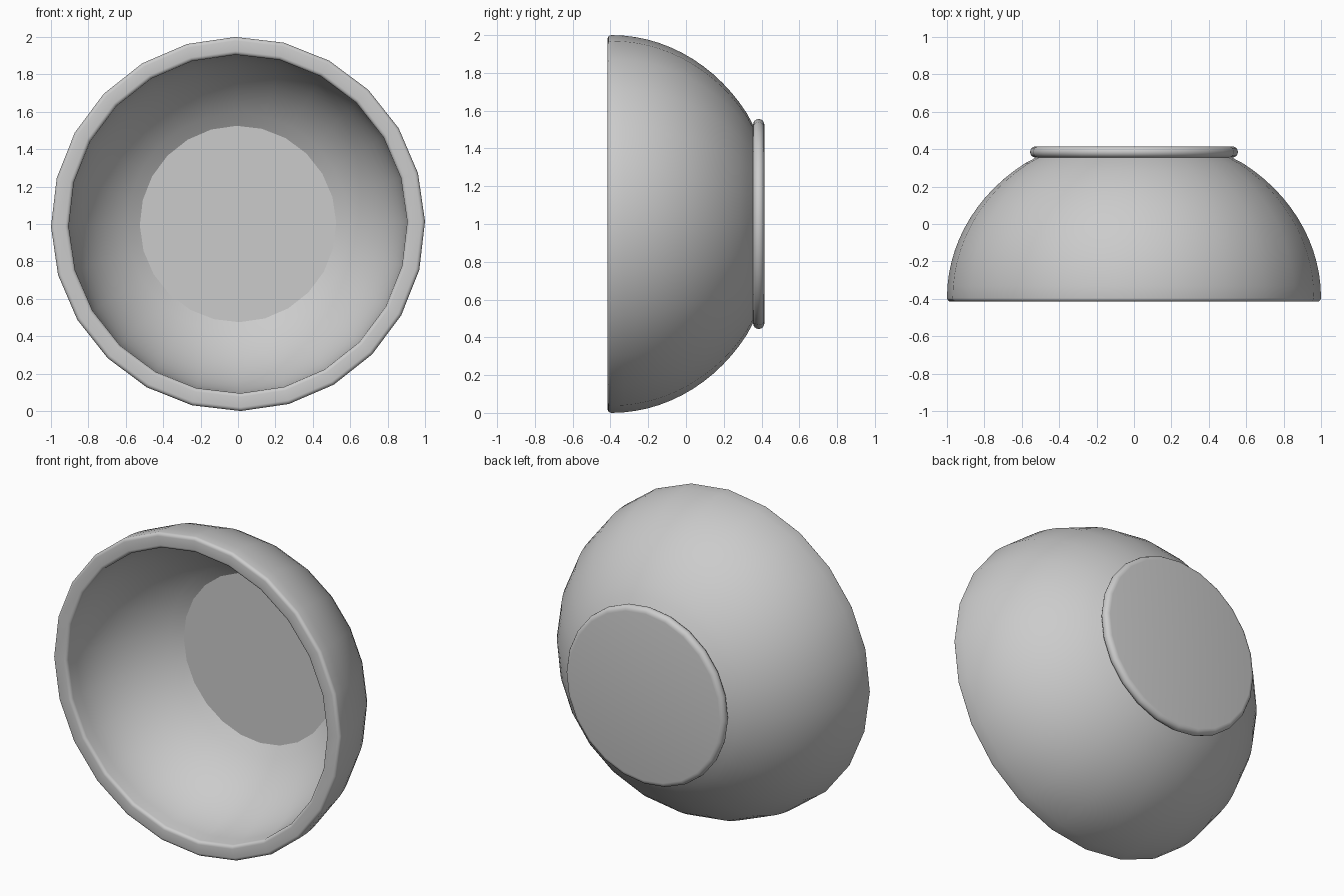
import bpy, bmesh
from math import sin, cos, pi, asin, acos, radians

if "Cube" in bpy.data.objects:
    bpy.data.objects.remove(bpy.data.objects["Cube"])

SIDES = 24
TWIST = radians(0.8)


def arc(cr, cy, rr, ry, a0, a1, n):
    """Points (radius, y) along an elliptical arc."""
    return [(cr + rr * cos(a0 + (a1 - a0) * i / n),
             cy + ry * sin(a0 + (a1 - a0) * i / n)) for i in range(n + 1)]


def revolve(name, profile, cap_start, cap_end):
    """Turn a (radius, y) profile about the y axis at z = 1."""
    bm = bmesh.new()
    rings = [[bm.verts.new((r * cos(TWIST + 2 * pi * k / SIDES), y,
                            1 + r * sin(TWIST + 2 * pi * k / SIDES)))
              for k in range(SIDES)] for r, y in profile]
    for a, b in zip(rings, rings[1:]):
        for k in range(SIDES):
            j = (k + 1) % SIDES
            bm.faces.new((a[k], a[j], b[j], b[k]))
    if cap_start:
        bm.faces.new(rings[0])
    if cap_end:
        bm.faces.new(rings[-1])
    bmesh.ops.recalc_face_normals(bm, faces=bm.faces)
    mesh = bpy.data.meshes.new(name)
    bm.to_mesh(mesh)
    bm.free()
    obj = bpy.data.objects.new(name, mesh)
    bpy.context.collection.objects.link(obj)
    bpy.ops.object.select_all(action='DESELECT')
    obj.select_set(True)
    bpy.context.view_layer.objects.active = obj
    bpy.ops.object.shade_smooth_by_angle(angle=radians(29))
    return obj


# Bowl and foot in one profile: inner floor, inner wall, rim, outer wall, foot ring
inner = arc(0, -0.395, 0.905, 0.743, acos(0.525 / 0.905), 0, 10)
rim = (arc(0.925, -0.395, 0.02, 0.02, pi, 1.5 * pi, 4)[1:]
       + arc(0.98, -0.395, 0.02, 0.02, 1.5 * pi, 2 * pi, 4))
outer = arc(0, -0.395, 1.0, 0.885, 0, acos(0.525), 14)[1:-1]
foot = arc(0.525, 0.385, 0.031, 0.03, -pi / 2, pi / 2, 8)

revolve("bowl", inner + rim + outer + foot, True, True)
